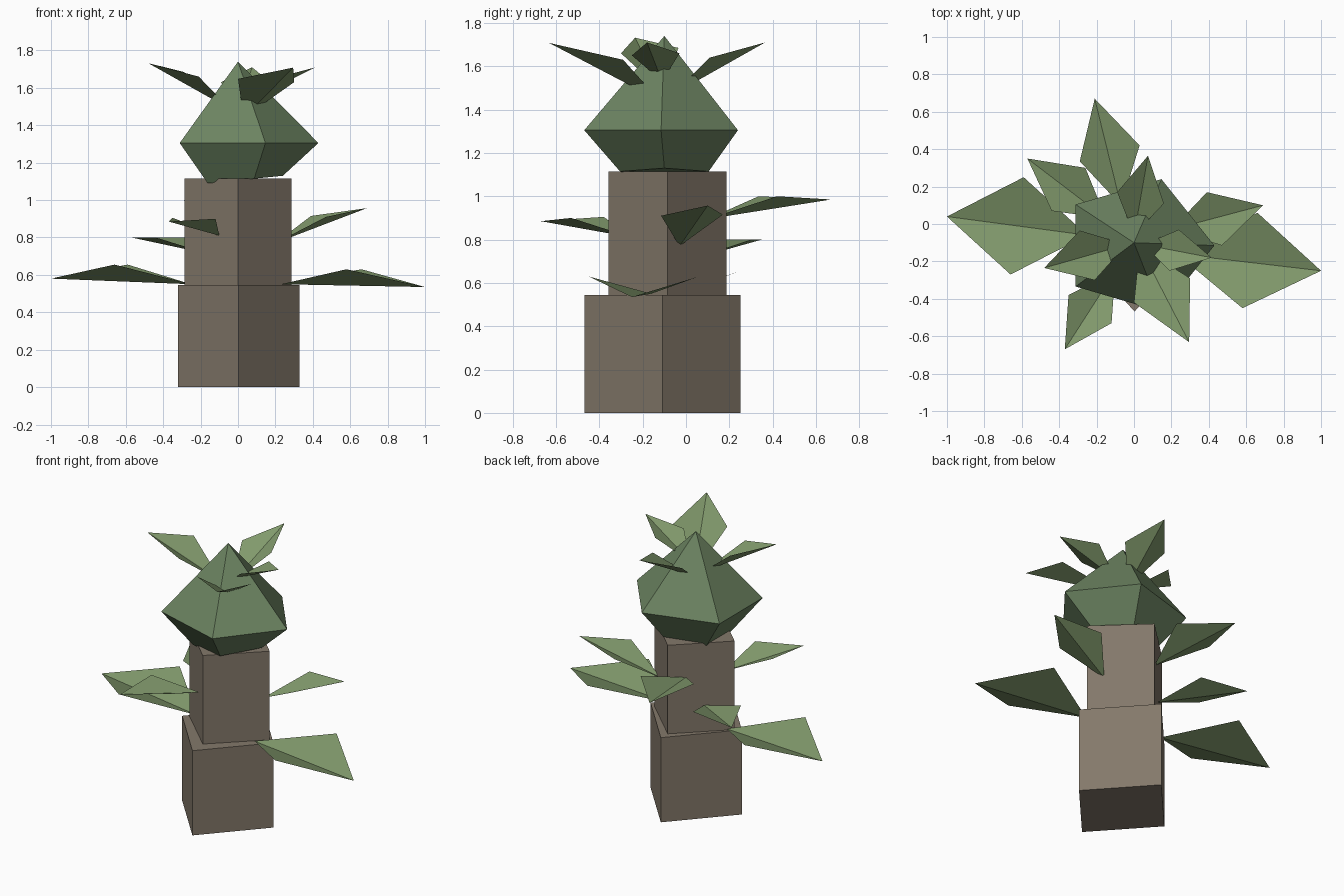
import bpy, bmesh
from math import cos, sin, tau
from mathutils import Vector

if "Cube" in bpy.data.objects:
    bpy.data.objects.remove(bpy.data.objects["Cube"])


def material(name, rgb):
    m = bpy.data.materials.new(name)
    m.diffuse_color = (*rgb, 1)
    m.use_nodes = True
    m.node_tree.nodes["Principled BSDF"].inputs["Base Color"].default_value = m.diffuse_color
    return m


BARK = material("bark", (0.23, 0.19, 0.145))
CROWN = material("crown_green", (0.15, 0.23, 0.12))
LEAF = material("leaf_green", (0.22, 0.32, 0.15))


def finish(name, bm, mat):
    me = bpy.data.meshes.new(name)
    bm.to_mesh(me)
    bm.free()
    me.materials.append(mat)
    ob = bpy.data.objects.new(name, me)
    bpy.context.collection.objects.link(ob)
    return ob


def ring(bm, n, cx, cy, rx, ry, z):
    return [bm.verts.new((cx + rx * cos(tau * i / n), cy + ry * sin(tau * i / n), z))
            for i in range(n)]


def bridge(bm, a, b):
    n = len(a)
    for i in range(n):
        j = (i + 1) % n
        bm.faces.new((a[i], a[j], b[j], b[i]))


# Square trunk segments, standing corner to the front
def trunk(name, cx, cy, rx, ry, z0, z1):
    bm = bmesh.new()
    low, high = ring(bm, 4, cx, cy, rx, ry, z0), ring(bm, 4, cx, cy, rx, ry, z1)
    bridge(bm, low, high)
    bm.faces.new(low[::-1])
    bm.faces.new(high)
    finish(name, bm, BARK)


trunk("lower_trunk", 0.003, -0.108, 0.325, 0.36, 0, 0.545)
trunk("upper_trunk", 0, -0.086, 0.286, 0.272, 0.545, 1.115)

# Five-sided crown bud
bm = bmesh.new()
low = ring(bm, 5, 0.018, -0.1, 0.222, 0.215, 1.11)
for v in low:
    v.co.z += 0.1 * v.co.x - 0.004
wide = ring(bm, 5, 0.02, -0.115, 0.41, 0.373, 1.305)
apex = bm.verts.new((0, -0.1, 1.74))
bridge(bm, low, wide)
bm.faces.new(low[::-1])
for i in range(5):
    bm.faces.new((wide[i], wide[(i + 1) % 5], apex))
finish("crown", bm, CROWN)


# Creased kite leaf: stem end, two side corners and tip
def leaf(name, stem, side_a, side_b, tip):
    bm = bmesh.new()
    s, a, b, t = (bm.verts.new(Vector(p)) for p in (stem, side_a, side_b, tip))
    for tri in ((s, t, a), (s, b, t)):
        f = bm.faces.new(tri)
        f.normal_update()
        if f.normal.z < 0:
            f.normal_flip()
    finish(name, bm, LEAF)


# Leaves around the trunk
leaf("trunk_leaf_left", (-0.25, -0.06, 0.55), (-0.59, 0.25, 0.655), (-0.66, -0.27, 0.655), (-1.0, 0.04, 0.58))
leaf("trunk_leaf_right", (0.23, -0.16, 0.55), (0.66, 0.06, 0.63), (0.58, -0.45, 0.63), (1.0, -0.25, 0.535))
leaf("trunk_leaf_front", (-0.1, -0.25, 0.81), (-0.35, -0.38, 0.905), (-0.12, -0.53, 0.9), (-0.37, -0.67, 0.885))
leaf("trunk_leaf_back", (-0.07, 0.1, 0.895), (-0.29, 0.335, 1.0), (0.03, 0.42, 1.0), (-0.21, 0.67, 0.985))
leaf("trunk_leaf_upper_right", (0.2, -0.03, 0.77), (0.39, 0.17, 0.915), (0.47, -0.115, 0.91), (0.69, 0.1, 0.957))
leaf("trunk_leaf_back_left", (-0.15, 0.03, 0.71), (-0.26, 0.3, 0.8), (-0.44, 0.07, 0.8), (-0.57, 0.35, 0.8))

# Leaves around the crown
leaf("crown_leaf_left", (-0.04, -0.11, 1.485), (-0.29, -0.035, 1.685), (-0.21, -0.3, 1.66), (-0.48, -0.235, 1.732))
leaf("crown_leaf_front", (0.03, -0.12, 1.44), (0.3, -0.29, 1.63), (0.0, -0.42, 1.648), (0.295, -0.632, 1.708))
leaf("crown_leaf_back", (0.0, -0.06, 1.47), (-0.09, 0.17, 1.63), (0.16, 0.11, 1.64), (0.075, 0.365, 1.71))
leaf("crown_leaf_right", (0.05, -0.11, 1.53), (0.24, -0.03, 1.66), (0.19, -0.25, 1.65), (0.415, -0.18, 1.71))
